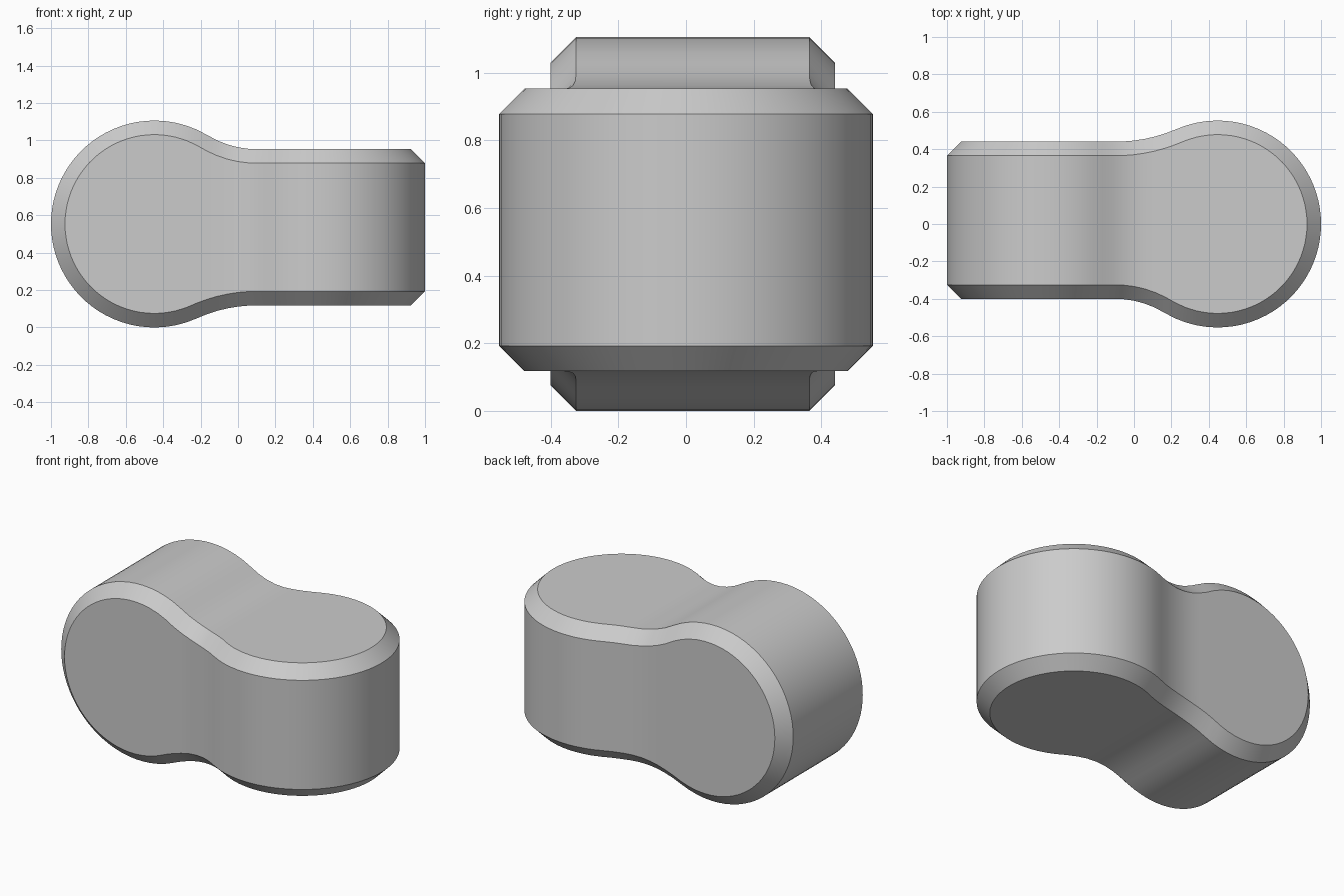
import bpy, bmesh
from math import sqrt, cos, pi

if "Cube" in bpy.data.objects:
    bpy.data.objects.remove(bpy.data.objects["Cube"])

R, C, FILLET_X = 0.553, -0.447, 0.1   # lobe radius, lobe centre, end of the fillet
CHAMFER = 0.075
TOP, BOTTOM, BACK, FRONT = 0.40, 0.435, 0.44, 0.40
STEPS = 56


def half_width(t, bar, inset):
    """Round lobe, fillet and straight bar, all moved inwards by inset."""
    run = FILLET_X - C
    f = (run ** 2 + bar ** 2 - R ** 2) / (2 * (R - bar))
    r = R - inset
    if t < C + run * r / (R + f):
        return sqrt(max(0.0, r * r - (t - C) ** 2))
    if t < FILLET_X:
        return bar + f - sqrt((f + inset) ** 2 - (t - FILLET_X) ** 2)
    return bar - inset


def pull_in(x):
    """Move a point of the lobe radially onto the inset lobe."""
    return x if x > C else C + (x - C) * (R - CHAMFER) / R


def section(x):
    """Chamfered box outline, from the side profile and the plan profile."""
    xa, xb = -pull_in(-x), pull_in(x)
    ring = []
    for y_sign, z_sign in ((1, 1), (-1, 1), (-1, -1), (1, -1)):
        y_bar = BACK if y_sign > 0 else FRONT
        z_bar = TOP if z_sign > 0 else BOTTOM
        pair = [(xx, y_sign * half_width(-xx, y_bar, dy), R + z_sign * half_width(xx, z_bar, dz))
                for xx, dy, dz in ((xb, 0, CHAMFER), (xa, CHAMFER, 0))]
        ring += pair if y_sign * z_sign > 0 else pair[::-1]
    return ring


# Loft the sections, then weld the ends where they close to a line
bm = bmesh.new()
rings = [[bm.verts.new(p) for p in section(-cos(pi * i / STEPS))] for i in range(STEPS + 1)]
for a, b in zip(rings, rings[1:]):
    for k in range(8):
        n = (k + 1) % 8
        bm.faces.new((a[k], a[n], b[n], b[k]))
bmesh.ops.remove_doubles(bm, verts=bm.verts, dist=0.0005)
bmesh.ops.recalc_face_normals(bm, faces=bm.faces)
mesh = bpy.data.meshes.new("twisted_double_lobe")
bm.to_mesh(mesh)
bm.free()
body = bpy.data.objects.new("twisted_double_lobe", mesh)
bpy.context.collection.objects.link(body)

# Plain grey finish
grey = bpy.data.materials.new("plain_grey")
grey.use_nodes = True
colour = (0.6, 0.6, 0.6, 1)
grey.diffuse_color = colour
grey.node_tree.nodes["Principled BSDF"].inputs["Base Color"].default_value = colour
mesh.materials.append(grey)

bpy.context.view_layer.objects.active = body
body.select_set(True)
bpy.ops.object.shade_smooth_by_angle(angle=pi / 6)
